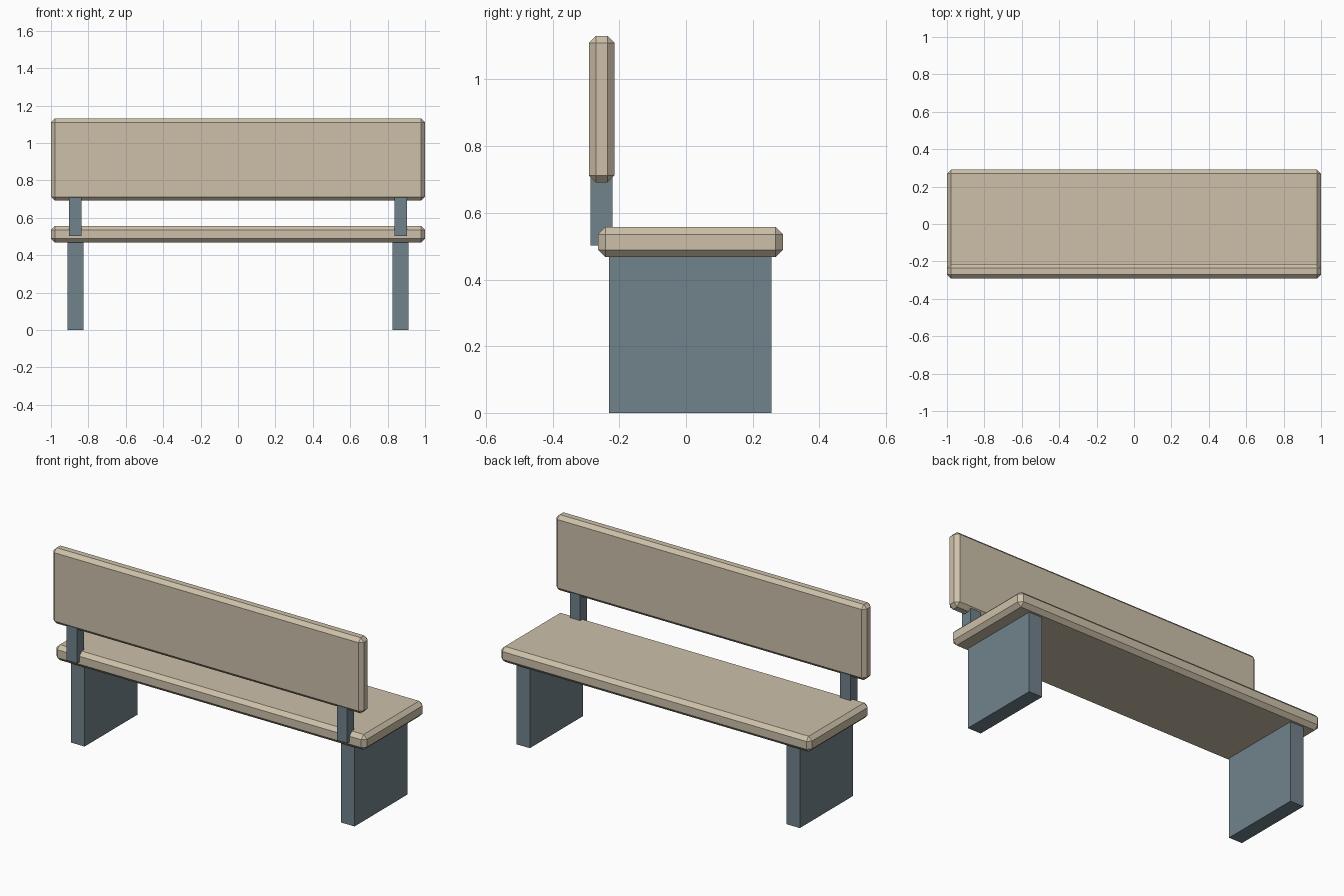
import bpy

cube = bpy.data.objects.get("Cube")
if cube:
    bpy.data.objects.remove(cube, do_unlink=True)


def make_material(name, rgb):
    mat = bpy.data.materials.new(name)
    mat.use_nodes = True
    color = (*rgb, 1.0)
    mat.diffuse_color = color
    mat.node_tree.nodes["Principled BSDF"].inputs["Base Color"].default_value = color
    return mat


def box(name, low, high, mat, bevel=0.0):
    """Axis-aligned box between two corners, with optional flat chamfers."""
    bpy.ops.mesh.primitive_cube_add(size=1, location=[(a + b) / 2 for a, b in zip(low, high)])
    obj = bpy.context.object
    obj.name = obj.data.name = name
    obj.scale = [b - a for a, b in zip(low, high)]
    bpy.ops.object.transform_apply(location=False, rotation=False, scale=True)
    obj.data.materials.append(mat)
    if bevel:
        mod = obj.modifiers.new("Chamfer", 'BEVEL')
        mod.width = bevel
        mod.segments = 1
    return obj


wood = make_material("pale wood", (0.61, 0.53, 0.40))
metal = make_material("blue grey metal", (0.165, 0.225, 0.26))

# Chamfered planks
box("seat", (-1, -0.264, 0.467), (1, 0.291, 0.557), wood, 0.022)
box("backrest", (-1, -0.291, 0.691), (1, -0.215, 1.131), wood, 0.021)

# Slab legs and backrest posts on both sides
for side, sign in (("left", 1), ("right", -1)):
    for part, x0, x1, y0, y1, z0, z1 in (
        ("leg", 0.826, 0.912, -0.231, 0.256, 0, 0.5),
        ("post", 0.836, 0.903, -0.286, -0.221, 0.502, 0.75),
    ):
        xs = sorted((sign * x0, sign * x1))
        box(f"{side}_{part}", (xs[0], y0, z0), (xs[1], y1, z1), metal)
